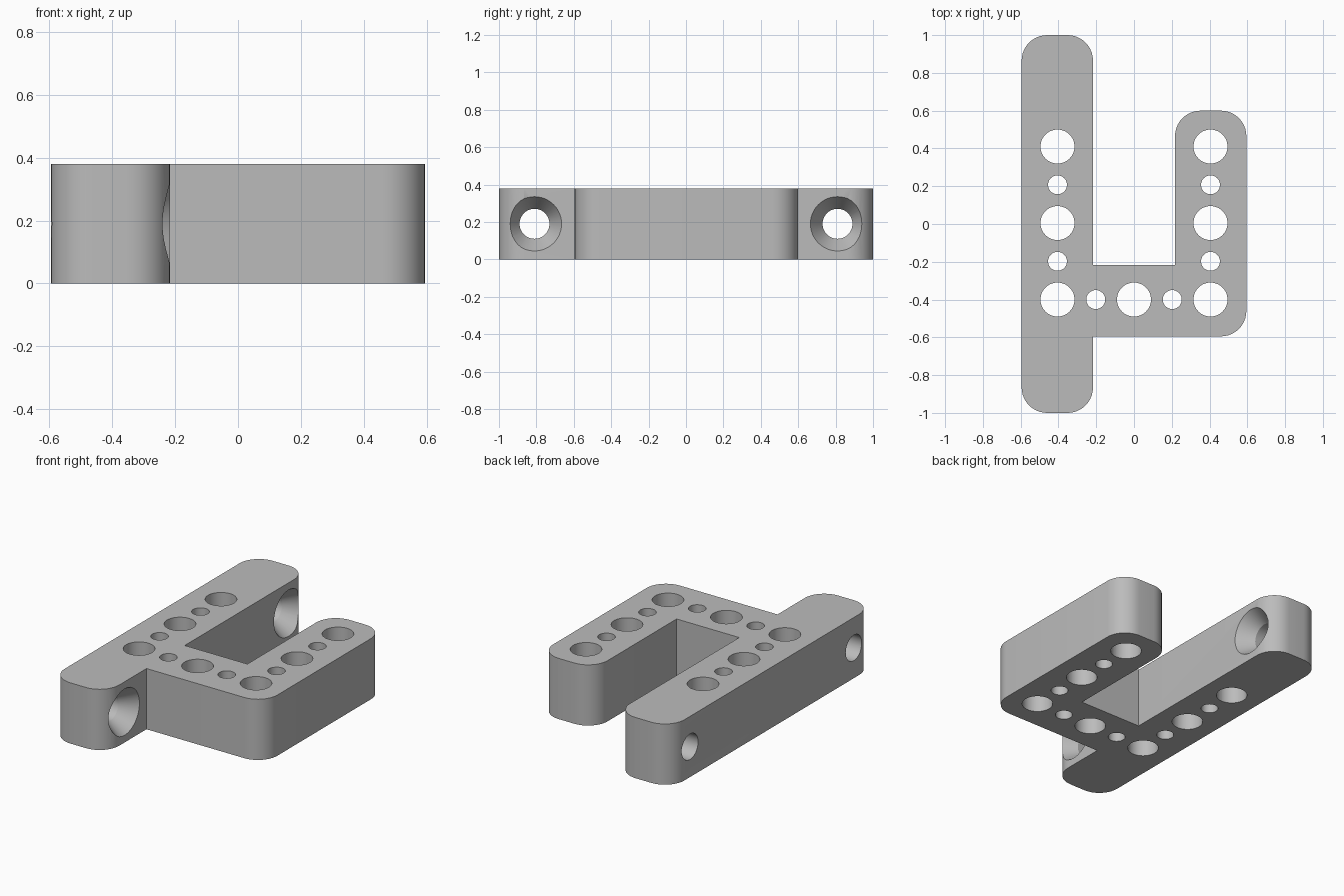
import bpy
import bmesh
from math import sin, cos, pi, radians
from mathutils import Matrix, Vector

if "Cube" in bpy.data.objects:
    bpy.data.objects.remove(bpy.data.objects["Cube"])

HEIGHT = 0.38
FILLET = 0.135
SIDE, INNER = 0.595, 0.217   # outer edge and slot edge of both arms
PITCH = 0.2025               # spacing between neighbouring holes

grey = bpy.data.materials.new("grey plastic")
grey.use_nodes = True
colour = (0.5, 0.5, 0.5, 1)
grey.diffuse_color = colour
grey.node_tree.nodes["Principled BSDF"].inputs["Base Color"].default_value = colour


def make_object(name, bm):
    bmesh.ops.recalc_face_normals(bm, faces=bm.faces)
    mesh = bpy.data.meshes.new(name)
    bm.to_mesh(mesh)
    bm.free()
    mesh.materials.append(grey)
    obj = bpy.data.objects.new(name, mesh)
    bpy.context.collection.objects.link(obj)
    return obj


def rounded_outline(corners, steps=10):
    """Turn (x, y, is_round) corners into a filleted outline."""
    points = []
    for i, (x, y, is_round) in enumerate(corners):
        p = Vector((x, y))
        if not is_round:
            points.append(p)
            continue
        a = (Vector(corners[i - 1][:2]) - p).normalized() * FILLET
        b = (Vector(corners[(i + 1) % len(corners)][:2]) - p).normalized() * FILLET
        for k in range(steps + 1):
            t = k / steps * pi / 2
            points.append(p + a * (1 - sin(t)) + b * (1 - cos(t)))
    return points


def add_lathe(bm, profile, matrix, sides=48):
    """Closed solid from (radius, height) rings around local z."""
    rings = [[bm.verts.new(matrix @ Vector((r * cos(2 * pi * i / sides),
                                            r * sin(2 * pi * i / sides), z)))
              for i in range(sides)] for r, z in profile]
    for low, high in zip(rings, rings[1:]):
        for i in range(sides):
            j = (i + 1) % sides
            bm.faces.new((low[i], low[j], high[j], high[i]))
    bm.faces.new(rings[0][::-1])
    bm.faces.new(rings[-1])


# Bracket body: long mounting bar, cross piece and short arm
corners = [(-SIDE, -1, True), (-INNER, -1, True), (-INNER, -SIDE, False),
           (SIDE, -SIDE, True), (SIDE, 0.6, True), (INNER, 0.6, True),
           (INNER, -INNER, False), (-INNER, -INNER, False),
           (-INNER, 1, True), (-SIDE, 1, True)]
bm = bmesh.new()
base = bm.faces.new([bm.verts.new((p.x, p.y, 0)) for p in rounded_outline(corners)])
top = bmesh.ops.extrude_face_region(bm, geom=[base])["geom"]
bmesh.ops.translate(bm, vec=(0, 0, HEIGHT),
                    verts=[v for v in top if isinstance(v, bmesh.types.BMVert)])
bracket = make_object("bracket_body", bm)

# Vertical holes, alternating large and small along the U
bm = bmesh.new()
arm = 2 * PITCH
centres = [(x, -0.4 + i * PITCH, i) for x in (-arm, arm) for i in range(5)]
centres += [(i * PITCH, -0.4, i) for i in (-1, 0, 1)]
for x, y, i in centres:
    radius = 0.05 if i % 2 else 0.09
    add_lathe(bm, [(radius, -0.1), (radius, HEIGHT + 0.1)], Matrix.Translation((x, y, 0)))

# Countersunk screw holes across the ends of the long bar
screw = [(0.08, -0.7), (0.08, -INNER - 0.1), (0.145, -INNER), (0.158, -INNER + 0.02)]
for y in (-0.81, 0.81):
    add_lathe(bm, screw, Matrix.Translation((0, y, HEIGHT / 2)) @ Matrix.Rotation(pi / 2, 4, "Y"))
cutter = make_object("hole_cutter", bm)
cutter.hide_render = True

# Cut the holes and shade
bpy.context.view_layer.objects.active = bracket
bracket.select_set(True)
cut = bracket.modifiers.new("holes", "BOOLEAN")
cut.operation = "DIFFERENCE"
cut.solver = "EXACT"
cut.object = cutter
bpy.ops.object.modifier_apply(modifier=cut.name)
bpy.data.objects.remove(cutter)
bpy.ops.object.shade_smooth_by_angle(angle=radians(30))
